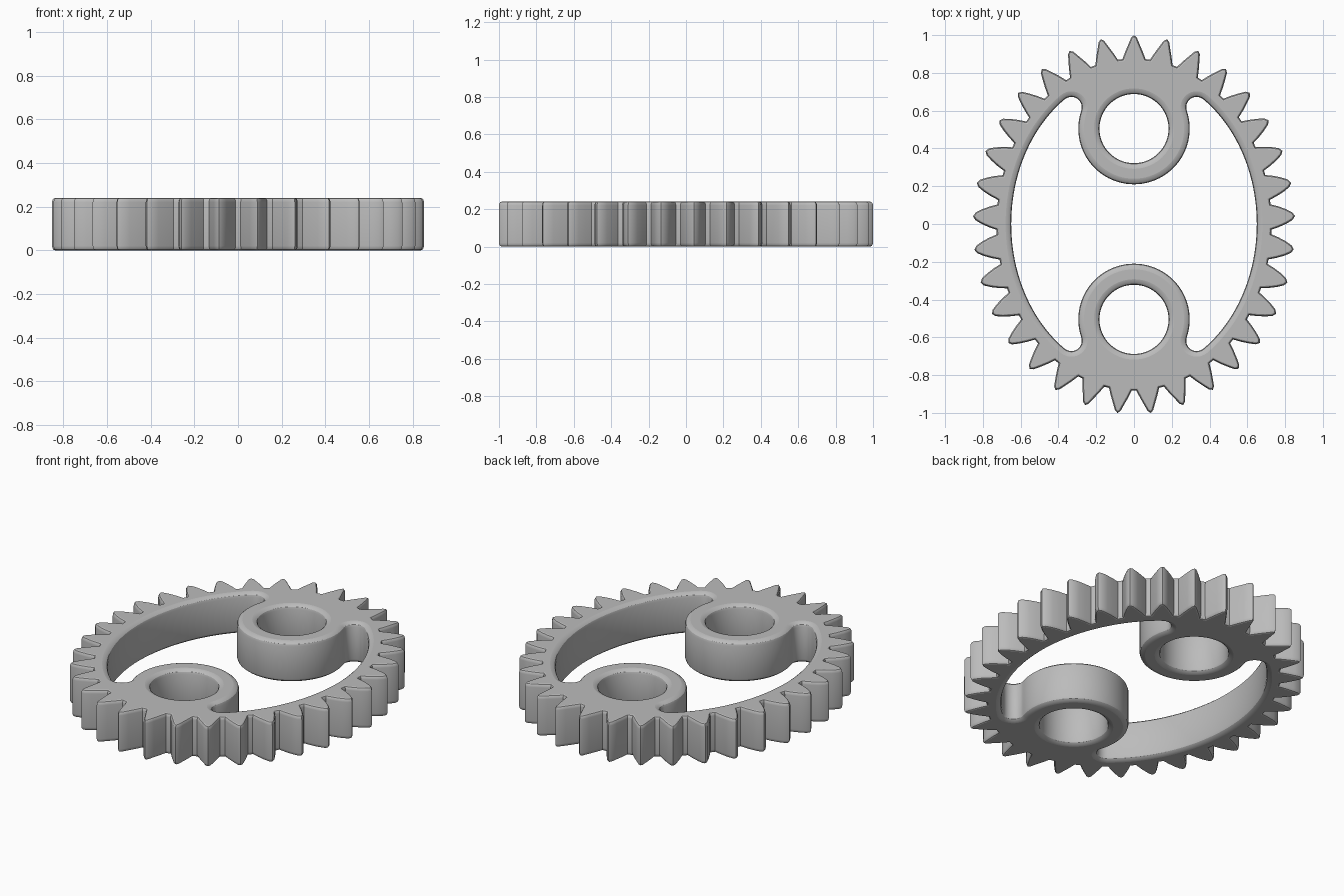
import bpy, bmesh, math
from mathutils import Vector

cube = bpy.data.objects.get("Cube")
if cube:
    bpy.data.objects.remove(cube, do_unlink=True)

HEIGHT = 0.24
TEETH = 33
TIP_X, TIP_Y = 0.853, 1.003      # ellipse through the tooth tips
DEPTH = 0.127                    # tooth depth
WIN_X, WIN_Y = 0.65, 0.80        # window ellipse
HUB_Y, HUB_R, HOLE_R = 0.505, 0.295, 0.183
FILLET = 0.055


def arc(cx, cy, r, a0, a1, n):
    return [Vector((cx + r * math.cos(a0 + (a1 - a0) * i / n),
                    cy + r * math.sin(a0 + (a1 - a0) * i / n))) for i in range(n + 1)]


def lerp(a, b, k):
    return a + (b - a) * k


def gear_outline():
    # Tooth tips sit at equal arc lengths round the tip ellipse
    steps = 6000
    angles = [math.pi / 2 + 2 * math.pi * i / steps for i in range(steps + 1)]
    pts = [Vector((TIP_X * math.cos(t), TIP_Y * math.sin(t))) for t in angles]
    lengths = [0.0]
    for p, q in zip(pts, pts[1:]):
        lengths.append(lengths[-1] + (q - p).length)
    # Half widths up the flank: at the pointed ends and at the broad sides
    flank = [(0.0, 0.061, 0.067), (0.04, 0.046, 0.055),
             (0.08, 0.029, 0.039), (0.114, 0.015, 0.020)]
    outline, j = [], 0
    for k in range(TEETH):
        while lengths[j] < lengths[-1] * k / TEETH:
            j += 1
        t, tip = angles[j], pts[j]
        out = Vector((math.cos(t) / TIP_X, math.sin(t) / TIP_Y)).normalized()
        along = Vector((-out.y, out.x))
        base, side = tip - out * DEPTH, math.cos(t) ** 2
        outline += [base + out * h - along * lerp(a, b, side) for h, a, b in flank]
        outline.append(tip)
        outline += [base + out * h + along * lerp(a, b, side) for h, a, b in reversed(flank)]
    return [p - Vector((0, 0.003)) for p in outline]


def window_outline():
    # Place the fillet so that it touches both the hub and the ellipse
    best = None
    for i in range(150):
        a = math.radians(60 * i / 150)
        c = Vector((0, HUB_Y)) + Vector((math.cos(a), math.sin(a))) * (HUB_R + FILLET)
        if (c.x / WIN_X) ** 2 + (c.y / WIN_Y) ** 2 > 1:
            break
        gap, t = min(((Vector((WIN_X * math.cos(u), WIN_Y * math.sin(u))) - c).length, u)
                     for u in (math.pi / 2 * n / 300 for n in range(301)))
        if best is None or abs(gap - FILLET) < best[0]:
            best = (abs(gap - FILLET), a, c, t)
    _, a, c, t0 = best
    touch = Vector((WIN_X * math.cos(t0), WIN_Y * math.sin(t0))) - c
    quarter = [Vector((WIN_X * math.cos(t0 * i / 24), WIN_Y * math.sin(t0 * i / 24)))
               for i in range(25)]
    quarter += arc(c.x, c.y, FILLET, math.atan2(touch.y, touch.x), a + math.pi, 12)[1:]
    quarter += arc(0, HUB_Y, HUB_R, a, -math.pi / 2, 24)[1:]

    def flip(sx, sy):
        return [Vector((p.x * sx, p.y * sy)) for p in quarter]
    loop = quarter + flip(-1, 1)[::-1] + flip(-1, -1) + flip(1, -1)[::-1]
    return [p for i, p in enumerate(loop) if (p - loop[i - 1]).length > 1e-4]


def inset(loop, d):
    # Mitred offset towards the left of a counter-clockwise loop
    result = []
    for i, p in enumerate(loop):
        e0 = (p - loop[i - 1]).normalized()
        e1 = (loop[(i + 1) % len(loop)] - p).normalized()
        n0, n1 = Vector((-e0.y, e0.x)), Vector((-e1.y, e1.x))
        m = (n0 + n1).normalized()
        result.append(p + m * d / max(m.dot(n0), 0.5))
    return result


def add_wall(bm, loop, width, rise, sign):
    # Vertical wall with rounded top and bottom edges; returns the two rim edge loops
    quarter = [math.pi / 2 * i / 3 for i in range(4)]
    low = [(width * (1 - math.sin(q)), rise * (1 - math.cos(q))) for q in quarter]
    profile = low + [(w, HEIGHT - z) for w, z in reversed(low)]
    rings = [[bm.verts.new((p.x, p.y, z)) for p in inset(loop, sign * w)] for w, z in profile]
    n = len(loop)
    for r0, r1 in zip(rings, rings[1:]):
        for i in range(n):
            k = (i + 1) % n
            bm.faces.new((r0[i], r0[k], r1[k], r1[i])).smooth = True
    return [[bm.edges.get((r[i], r[(i + 1) % n])) for i in range(n)]
            for r in (rings[0], rings[-1])]


bm = bmesh.new()
rims = [add_wall(bm, gear_outline(), 0.012, 0.02, 1),
        add_wall(bm, window_outline(), 0.03, 0.025, -1)]
for y in (HUB_Y, -HUB_Y):
    rims.append(add_wall(bm, arc(0, y, HOLE_R, 0, 2 * math.pi, 64)[:-1], 0.03, 0.025, -1))

# Flat bottom and top faces
for level, z in ((0, -1), (1, 1)):
    edges = [e for rim in rims for e in rim[level]]
    bmesh.ops.triangle_fill(bm, use_beauty=True, edges=edges, normal=(0, 0, z))
bmesh.ops.recalc_face_normals(bm, faces=bm.faces[:])
for e in bm.edges:
    on_cap = any(not f.smooth for f in e.link_faces)
    e.smooth = not on_cap and e.calc_face_angle(0) < math.radians(32)

mesh = bpy.data.meshes.new("elliptical_gear")
bm.to_mesh(mesh)
bm.free()
gear = bpy.data.objects.new("elliptical_gear", mesh)
bpy.context.collection.objects.link(gear)

grey = bpy.data.materials.new("plain_grey")
grey.use_nodes = True
colour = (0.5, 0.5, 0.5, 1)
grey.diffuse_color = colour
grey.node_tree.nodes["Principled BSDF"].inputs["Base Color"].default_value = colour
mesh.materials.append(grey)
